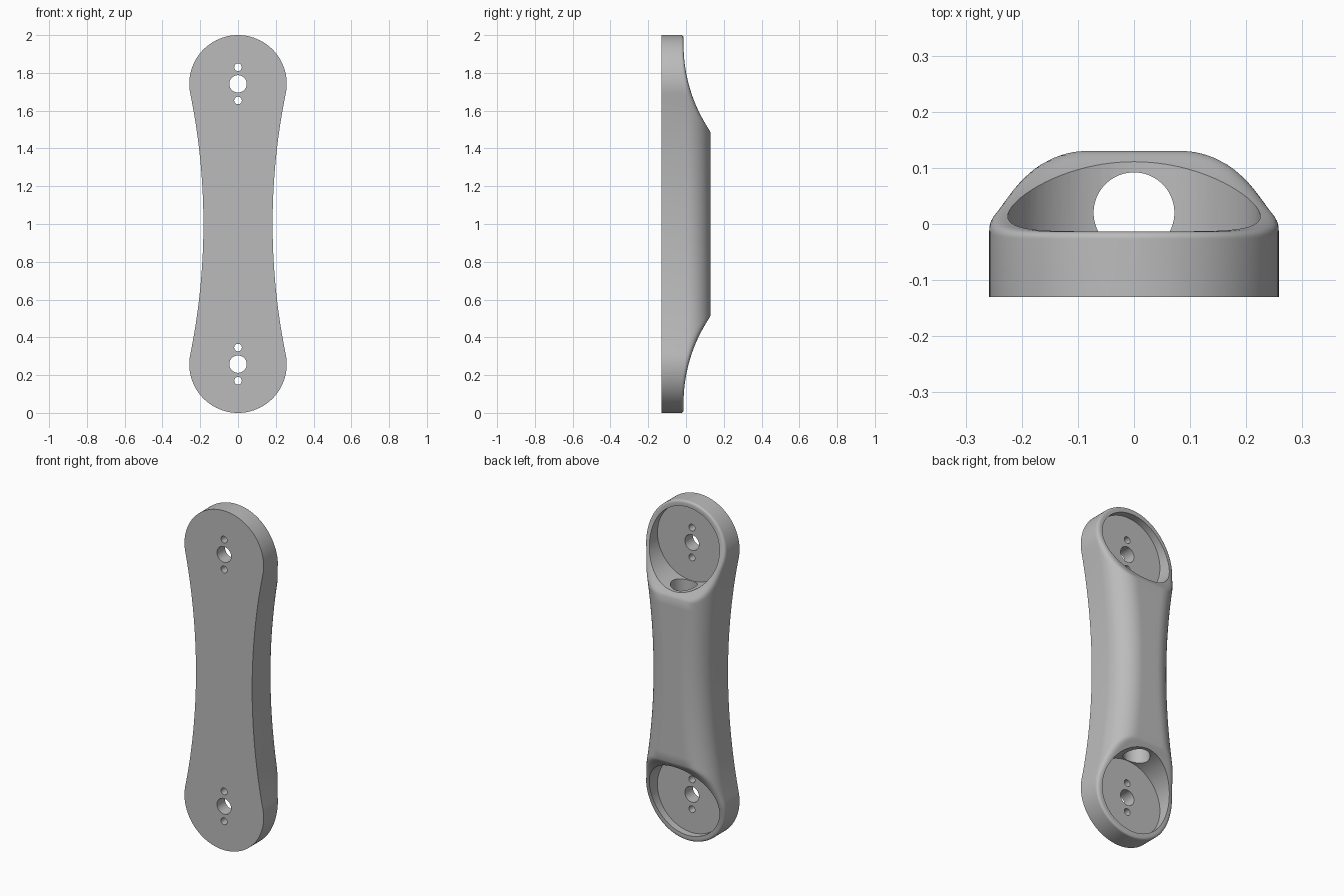
import bpy, bmesh, math
from mathutils import Matrix

cube = bpy.data.objects.get("Cube")
if cube:
    bpy.data.objects.remove(cube, do_unlink=True)

HALF_DEPTH = 0.13
END_R, END_Z = 0.258, 0.742        # rounded ends, measured from mid height
WAIST = 0.183
# concave side arc tangent to both end circles
SIDE_R = (WAIST**2 + END_Z**2 - END_R**2) / (2 * (END_R - WAIST))
SIDE_X = SIDE_R + WAIST
TANGENT = END_Z * (1 - END_R / (SIDE_R + END_R))
CREST = 0.485                      # where the scooped ends begin
SCOOP_R, SCOOP_START, SCOOP_Y = 0.818, 0.95, -0.013

grey = bpy.data.materials.new("plain grey")
grey.use_nodes = True
colour = (0.5, 0.5, 0.5, 1)
grey.diffuse_color = colour
grey.node_tree.nodes["Principled BSDF"].inputs["Base Color"].default_value = colour


def half_width(h):
    if h < TANGENT:
        return SIDE_X - math.sqrt(SIDE_R**2 - h * h)
    return math.sqrt(max(END_R**2 - (h - END_Z)**2, 0))


def inset(x, h):
    """Distance from a point to the outline."""
    if h < END_Z * (1 - x / SIDE_X):
        return math.hypot(SIDE_X - x, h) - SIDE_R
    return END_R - math.hypot(x, h - END_Z)


def back_height(x, h):
    """Broad side rounding blended softly into the scooped ends."""
    d = min(max(inset(x, h), 0), HALF_DEPTH)
    dome = math.sqrt(HALF_DEPTH**2 - (HALF_DEPTH - d)**2)
    if h <= CREST:
        return dome
    t = max(SCOOP_START - h, 0)
    scoop = SCOOP_Y + SCOOP_R - math.sqrt(SCOOP_R**2 - t * t)
    blend = max(0.08 * min(1, (HALF_DEPTH - scoop) / HALF_DEPTH), 1e-4)
    mix = max(blend - abs(dome - scoop), 0) / blend
    return min(dome, scoop) - mix * mix * blend / 4


def make_object(name, bm):
    bmesh.ops.recalc_face_normals(bm, faces=bm.faces)
    mesh = bpy.data.meshes.new(name)
    bm.to_mesh(mesh)
    bm.free()
    mesh.materials.append(grey)
    ob = bpy.data.objects.new(name, mesh)
    bpy.context.collection.objects.link(ob)
    return ob


# Body: slices from bottom to top, closed by a flat front
upper = [CREST * i / 10 for i in range(10)]
upper += [CREST + (END_Z - CREST) * i / 20 for i in range(20)]
upper += [END_Z + END_R * math.sin(math.pi / 2 * i / 28) for i in range(29)]
levels = [-h for h in reversed(upper[1:])] + upper
COLS = 48
bm = bmesh.new()
rows = []
for level in levels:
    h = abs(level)
    w = half_width(h)
    xs = [w * math.sin(math.pi * (i / COLS - 0.5)) for i in range(COLS + 1)]
    row = [bm.verts.new((x, back_height(abs(x), h), 1 + level)) for x in xs]
    row += [bm.verts.new((x, -HALF_DEPTH, 1 + level)) for x in (w, -w)]
    rows.append(row)
for a, b in zip(rows, rows[1:]):
    for i in range(len(a)):
        j = (i + 1) % len(a)
        bm.faces.new((a[i], a[j], b[j], b[i]))
bmesh.ops.remove_doubles(bm, verts=bm.verts, dist=1e-6)
body = make_object("link_arm", bm)


# Cutters: end pockets, mounting holes and the long channel
def cutter(name, radius, start, end, z=None):
    bm = bmesh.new()
    if z is None:
        place = Matrix.Translation((0, 0.02, (start + end) / 2))
    else:
        place = Matrix.Translation((0, (start + end) / 2, z)) @ Matrix.Rotation(math.pi / 2, 4, "X")
    bmesh.ops.create_cone(bm, cap_ends=True, segments=72, radius1=radius,
                          radius2=radius, depth=end - start, matrix=place)
    ob = make_object(name, bm)
    ob.hide_render = True
    return ob


cutters = []
for side, label in ((-1, "lower"), (1, "upper")):
    z = 1 + side * END_Z
    cutters.append(cutter(label + "_pocket_cutter", 0.225, -0.055, 0.3, z))
    cutters.append(cutter(label + "_shaft_hole_cutter", 0.046, -0.2, 0, z))
    for dz in (-0.088, 0.088):
        cutters.append(cutter(label + "_screw_hole_cutter", 0.02, -0.2, 0, z + dz))
cutters.append(cutter("channel_cutter", 0.072, 0.3, 1.7))

bpy.ops.object.select_all(action="DESELECT")
body.select_set(True)
bpy.context.view_layer.objects.active = body
for c in cutters:
    mod = body.modifiers.new(c.name, "BOOLEAN")
    mod.operation, mod.solver, mod.object = "DIFFERENCE", "EXACT", c
    bpy.ops.object.modifier_apply(modifier=mod.name)
    bpy.data.objects.remove(c, do_unlink=True)
bpy.ops.object.shade_smooth_by_angle(angle=math.radians(30))
